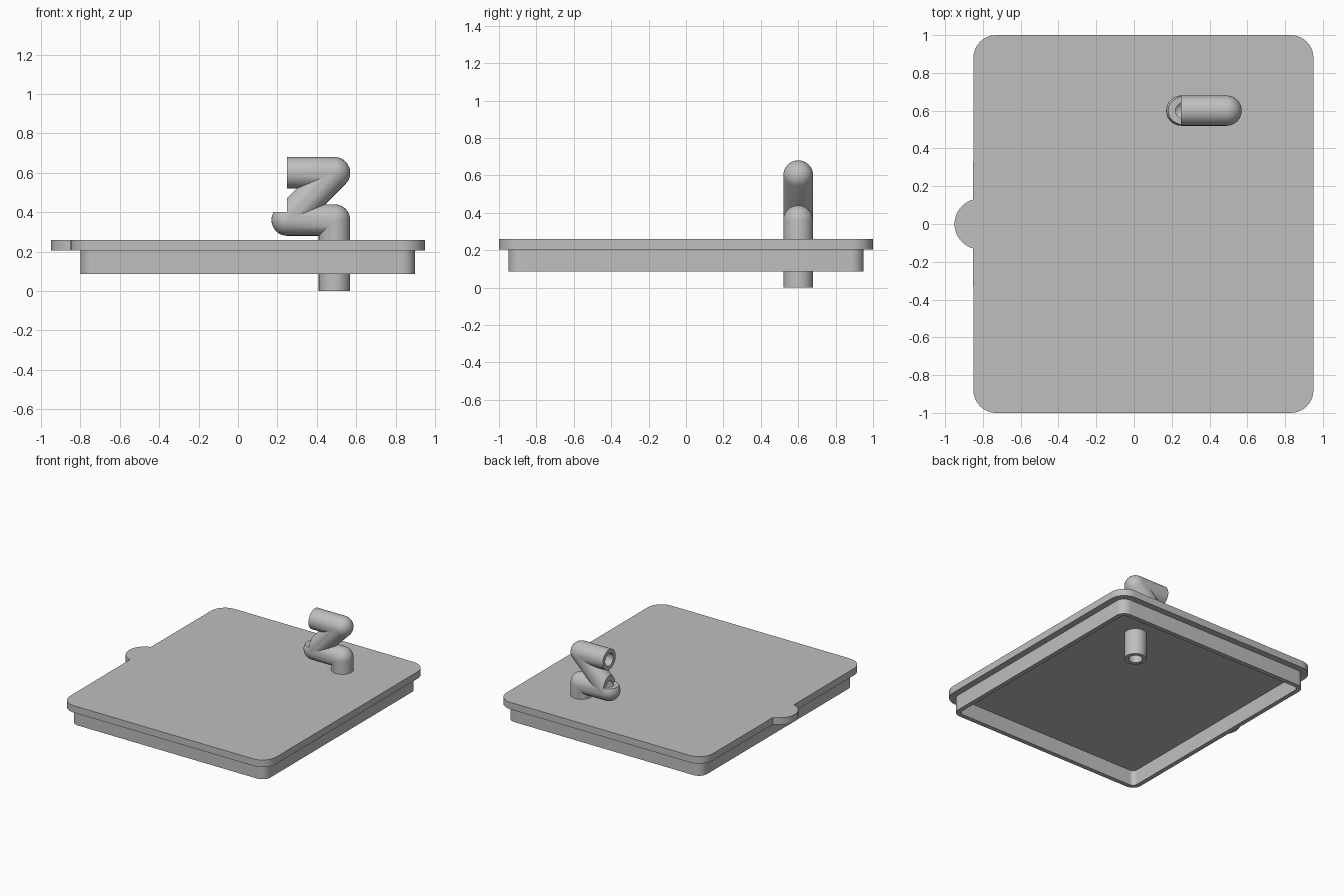
import bpy
import bmesh
from math import sin, cos, pi, radians, asin
from mathutils import Vector

if "Cube" in bpy.data.objects:
    bpy.data.objects.remove(bpy.data.objects["Cube"], do_unlink=True)

grey = bpy.data.materials.new("light grey")
grey.use_nodes = True
grey.diffuse_color = (0.52, 0.52, 0.52, 1)
grey.node_tree.nodes["Principled BSDF"].inputs["Base Color"].default_value = grey.diffuse_color


def loft(name, rings, cyclic):
    """Skin a list of equal rings; either cap the ends or join last to first."""
    bm = bmesh.new()
    loops = [[bm.verts.new(p) for p in ring] for ring in rings]
    count = len(loops[0])
    pairs = list(zip(loops, loops[1:]))
    if cyclic:
        pairs.append((loops[-1], loops[0]))
    else:
        bm.faces.new(loops[0][::-1])
        bm.faces.new(loops[-1])
    for a, b in pairs:
        for i in range(count):
            j = (i + 1) % count
            bm.faces.new((a[i], a[j], b[j], b[i]))
    bmesh.ops.remove_doubles(bm, verts=bm.verts[:], dist=1e-5)
    bmesh.ops.recalc_face_normals(bm, faces=bm.faces[:])
    mesh = bpy.data.meshes.new(name)
    bm.to_mesh(mesh)
    bm.free()
    mesh.materials.append(grey)
    obj = bpy.data.objects.new(name, mesh)
    bpy.context.collection.objects.link(obj)
    return obj


def activate(obj):
    bpy.ops.object.select_all(action='DESELECT')
    obj.select_set(True)
    bpy.context.view_layer.objects.active = obj


def cut(obj, cutter):
    cutter.hide_render = True
    mod = obj.modifiers.new("cut", 'BOOLEAN')
    mod.operation = 'DIFFERENCE'
    mod.solver = 'EXACT'
    mod.object = cutter
    activate(obj)
    bpy.ops.object.modifier_apply(modifier=mod.name)
    bpy.data.objects.remove(cutter, do_unlink=True)


def arc(cx, cy, r, start, end, steps):
    angles = [start + (end - start) * i / steps for i in range(steps + 1)]
    return [(cx + r * cos(a), cy + r * sin(a)) for a in angles]


def at_height(outline, z):
    return [(x, y, z) for x, y in outline]


CENTRE_X = 0.05


def rounded_rect(hx, hy, r, left_side=()):
    """Counter-clockwise outline, with optional extra points on the left side."""
    points = []
    for k, (sx, sy) in enumerate([(1, 1), (-1, 1), (-1, -1), (1, -1)]):
        points += arc(CENTRE_X + sx * (hx - r), sy * (hy - r), r,
                      k * pi / 2, (k + 1) * pi / 2, 10)
        if k == 1:
            points += left_side
    return points


# Lid plate with a round finger tab on the left edge
tab_r = 0.135
half = asin(0.13 / tab_r)
tab = arc(tab_r - 0.95, 0, tab_r, pi - half, pi + half, 20)
plate_outline = rounded_rect(0.9, 1.0, 0.12, tab)
lid_plate = loft("lid_plate", [at_height(plate_outline, z) for z in (0.205, 0.26)], False)

# Downward rim, open underneath
outer = rounded_rect(0.85, 0.95, 0.07)
inner = rounded_rect(0.815, 0.915, 0.035)
lid_rim = loft("lid_rim", [at_height(outer, 0.085), at_height(outer, 0.205),
                           at_height(inner, 0.205), at_height(inner, 0.085)], True)

# Zigzag pipe: points in the x-z plane and the heading of each straight run
PIPE_Y = 0.6
path = [(0.49, 0), (0.49, 0.36), (0.25, 0.36), (0.49, 0.6), (0.25, 0.6)]
headings = [radians(a) for a in (90, 180, 45, 180)]
SIDES = 32


def pipe_ring(point, r, heading, turn=0, middle=0):
    """Ring across the pipe; in a bend the inside of the ring stays mitred."""
    ring = []
    for i in range(SIDES):
        a = 2 * pi * i / SIDES
        side, h, reach = cos(a), heading, r * cos(a)
        if turn and side * turn > 0:
            h, reach = middle, reach / cos(turn / 2)
        ring.append(Vector((point[0] - sin(h) * reach, PIPE_Y + r * sin(a),
                            point[1] + cos(h) * reach)))
    return ring


def pipe_rings(r):
    rings = [pipe_ring(path[0], r, headings[0])]
    for point, h1, h2 in zip(path[1:-1], headings, headings[1:]):
        turn = h2 - h1
        steps = round(abs(turn) / radians(11.25))
        rings += [pipe_ring(point, r, h1 + turn * s / steps, turn, (h1 + h2) / 2)
                  for s in range(steps + 1)]
    return rings + [pipe_ring(path[-1], r, headings[-1])]


pipe = loft("zigzag_pipe", pipe_rings(0.08) + pipe_rings(0.05)[::-1], True)

# Opening sliced out of the lower elbow
corners = [(0.1, 0.5), (0.25, 0.5), (0.25, 0.7), (0.1, 0.7)]
cut(pipe, loft("elbow_cutter", [at_height(corners, z) for z in (0.4, 0.51)], False))

# Hole through the plate, hidden inside the pipe wall
hole = arc(0.49, PIPE_Y, 0.065, 0, 2 * pi * 31 / 32, 31)
cut(lid_plate, loft("hole_cutter", [at_height(hole, z) for z in (0.15, 0.3)], False))

for obj in (lid_plate, lid_rim, pipe):
    activate(obj)
    bpy.ops.object.shade_smooth_by_angle(angle=radians(30))
